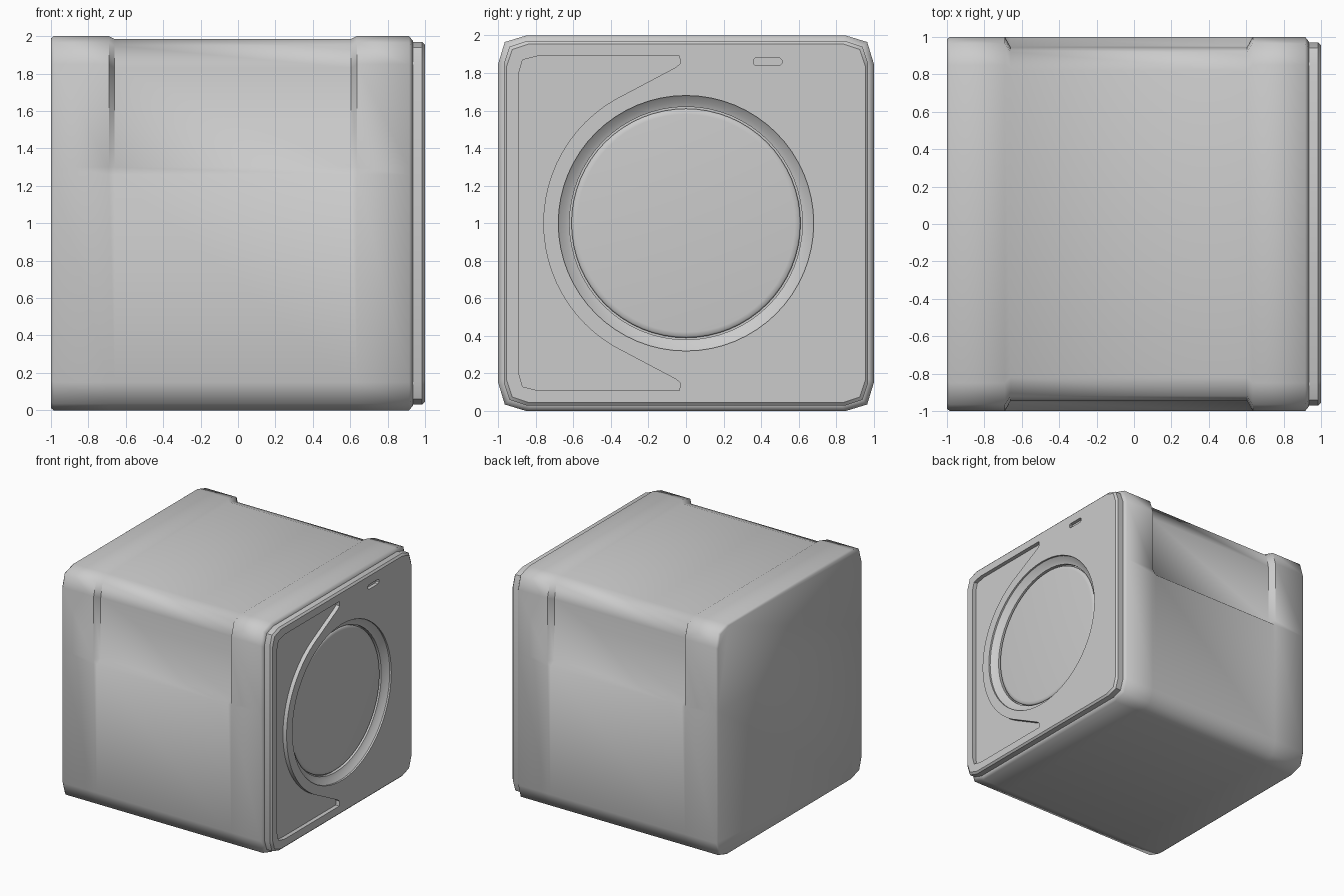
import bpy, bmesh
from math import sin, cos, pi, radians

if "Cube" in bpy.data.objects:
    bpy.data.objects.remove(bpy.data.objects["Cube"])


def loft(name, rings, angle=35):
    """Closed solid through rings of (y, z) points, each at its own x."""
    bm = bmesh.new()
    loops = [[bm.verts.new((x, y, z)) for y, z in pts] for x, pts in rings]
    n = len(loops[0])
    for a, b in zip(loops, loops[1:]):
        for i in range(n):
            j = (i + 1) % n
            bm.faces.new((a[i], a[j], b[j], b[i]))
    bm.faces.new(loops[0])
    bm.faces.new(loops[-1])
    bmesh.ops.recalc_face_normals(bm, faces=bm.faces)
    me = bpy.data.meshes.new(name)
    bm.to_mesh(me)
    bm.free()
    ob = bpy.data.objects.new(name, me)
    bpy.context.collection.objects.link(ob)
    smooth(ob, angle)
    return ob


def smooth(ob, angle):
    bpy.ops.object.select_all(action='DESELECT')
    bpy.context.view_layer.objects.active = ob
    ob.select_set(True)
    bpy.ops.object.shade_smooth_by_angle(angle=radians(angle))


def cut(ob, cutter):
    mod = ob.modifiers.new("cut", 'BOOLEAN')
    mod.operation, mod.solver, mod.object = 'DIFFERENCE', 'EXACT', cutter
    bpy.context.view_layer.objects.active = ob
    bpy.ops.object.modifier_apply(modifier=mod.name)
    bpy.data.objects.remove(cutter)


def mirror_y(half):
    return half + [(-y, z) for y, z in reversed(half)]


def scaled(pts, s):
    return [(y * s, 1 + (z - 1) * s) for y, z in pts]


def circle(r, n=64):
    return [(r * cos(2 * pi * i / n), 1 + r * sin(2 * pi * i / n)) for i in range(n)]


def rounded_square(h):
    top = [(h, 1 + h - .12), (h - .03, 1 + h - .03), (h - .12, 1 + h)]
    half = [(y, 2 - z) for y, z in reversed(top)] + top
    return mirror_y(half)


# Body: full section at both ends, recessed upper sides and top between
lower = [(.85, 0), (.965, .035), (1, .15), (1, 1.26)]
full = mirror_y(lower + [(1, 1.30), (1, 1.85), (.965, 1.965), (.85, 2)])
recess = mirror_y(lower + [(.95, 1.30), (.945, 1.83), (.92, 1.95), (.82, 1.985)])
loft("body", [(-1, scaled(full, .988)), (-.985, full), (-.69, full),
              (-.66, recess), (.605, recess), (.635, full), (.915, full),
              (.935, scaled(full, .975)), (.935, scaled(full, .955)),
              (.9, scaled(full, .95))], 60)

# Face panel
panel = loft("face_panel", [(.9, rounded_square(.97)), (.985, rounded_square(.97)),
                            (1, rounded_square(.955))])

# Round dish for the door
cut(panel, loft("dish_cutter", [(1.02, circle(.68)), (.985, circle(.68)),
                                (.955, circle(.645)), (.945, circle(.62)),
                                (.92, circle(.62))]))

# Shallow pocket that wraps around one side of the dish
arc = [(-.76 * cos(radians(a)), 1 + .76 * sin(radians(a))) for a in range(-60, 61, 5)]
pocket = arc + [(-.055, 1.83), (-.03, 1.85), (-.035, 1.89), (-.79, 1.89), (-.87, 1.87),
                (-.89, 1.80), (-.89, .20), (-.87, .13), (-.79, .11), (-.035, .11),
                (-.03, .15), (-.055, .17)]
cut(panel, loft("pocket_cutter", [(.965, pocket), (1.02, pocket)]))

# Small indicator slot
slot = [(.37, 1.84), (.50, 1.84), (.51, 1.85), (.51, 1.87),
        (.50, 1.88), (.37, 1.88), (.36, 1.87), (.36, 1.85)]
cut(panel, loft("slot_cutter", [(.97, slot), (1.02, slot)]))
smooth(panel, 35)

# Door disc with a softened rim
loft("door", [(.91, circle(.61)), (.932, circle(.61)), (.94, circle(.602)),
              (.943, circle(.58))], 50)
